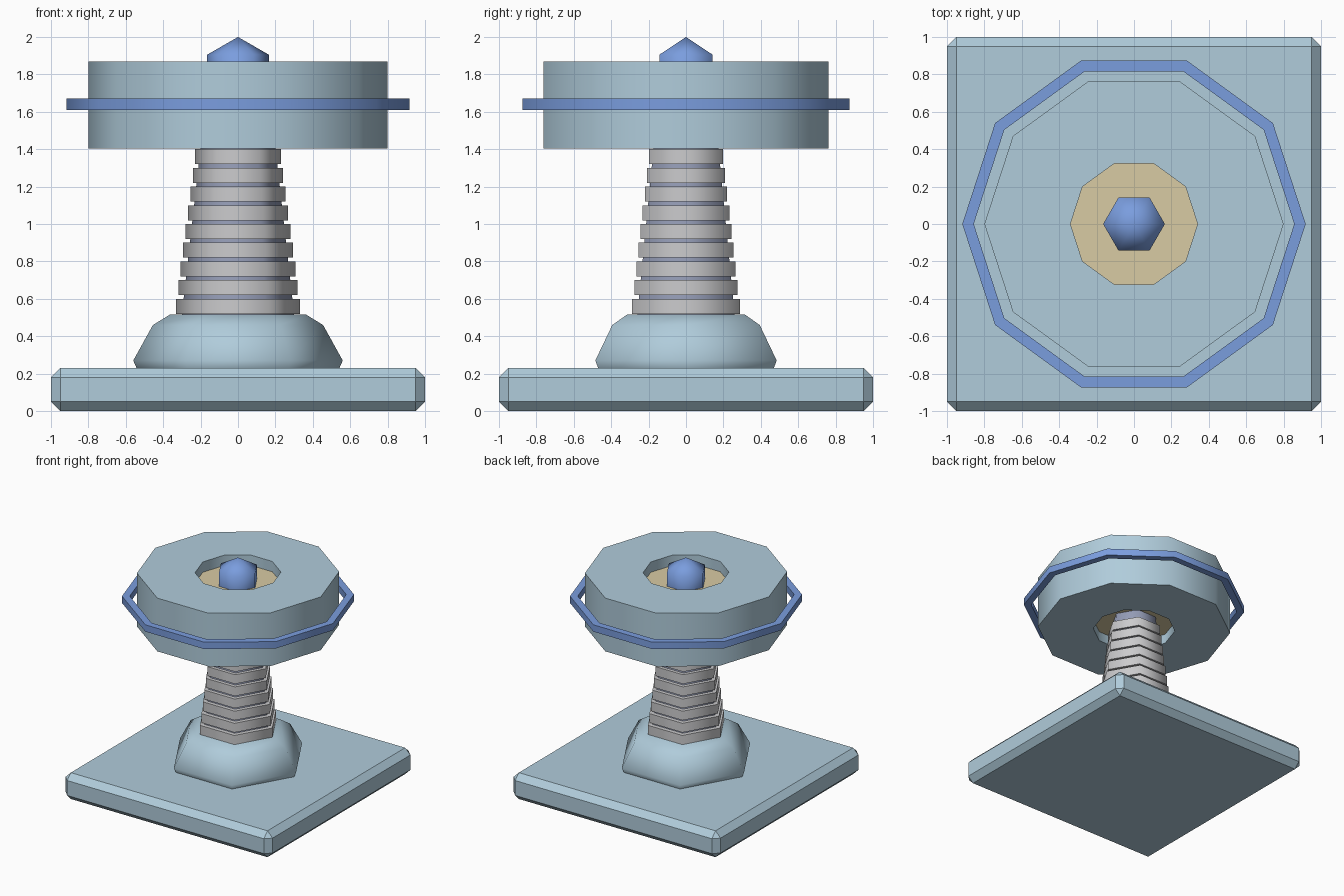
import bpy, bmesh, math

if "Cube" in bpy.data.objects:
    bpy.data.objects.remove(bpy.data.objects["Cube"])


def srgb(r, g, b):
    return tuple(((c / 255 + 0.055) / 1.055) ** 2.4 for c in (r, g, b)) + (1,)


def material(name, *rgb):
    m = bpy.data.materials.new(name)
    m.diffuse_color = srgb(*rgb)
    m.use_nodes = True
    m.node_tree.nodes["Principled BSDF"].inputs["Base Color"].default_value = m.diffuse_color
    return m


PALE = material("pale_blue", 176, 204, 219)
BLUE = material("bright_blue", 122, 157, 222)
GREY = material("light_grey", 203, 203, 205)
CREAM = material("cream", 217, 203, 164)
CORE = material("slate_grey", 148, 156, 182)


def finish(name, bm, mats, angle=None):
    bmesh.ops.recalc_face_normals(bm, faces=bm.faces)
    mesh = bpy.data.meshes.new(name)
    bm.to_mesh(mesh)
    bm.free()
    obj = bpy.data.objects.new(name, mesh)
    bpy.context.collection.objects.link(obj)
    for m in mats:
        mesh.materials.append(m)
    if angle:
        bpy.ops.object.select_all(action='DESELECT')
        obj.select_set(True)
        bpy.context.view_layer.objects.active = obj
        bpy.ops.object.shade_smooth_by_angle(angle=math.radians(angle))
    return obj


def lathe(name, profile, sides, mats, closed=False, rule=None):
    """Turn (radius, z) points around z; ends are capped unless closed."""
    bm = bmesh.new()
    loops = []
    for r, z in profile:
        if r == 0:
            loops.append([bm.verts.new((0, 0, z))] * sides)
        else:
            loops.append([bm.verts.new((r * math.cos(math.tau * i / sides),
                                        r * math.sin(math.tau * i / sides), z))
                          for i in range(sides)])
    pairs = list(zip(loops, loops[1:]))
    if closed:
        pairs.append((loops[-1], loops[0]))
    for a, b in pairs:
        for i in range(sides):
            j = (i + 1) % sides
            bm.faces.new(list(dict.fromkeys((a[i], a[j], b[j], b[i]))))
    if not closed:
        for loop in (loops[0], loops[-1]):
            if loop[0] is not loop[1]:
                bm.faces.new(loop)
    if rule:
        for f in bm.faces:
            f.material_index = rule(f)
    return finish(name, bm, mats, 65)


# Square chamfered base plate
bm = bmesh.new()
bmesh.ops.create_cube(bm, size=1)
for v in bm.verts:
    v.co = (v.co.x * 2, v.co.y * 2, (v.co.z + 0.5) * 0.23)
bmesh.ops.bevel(bm, geom=bm.edges[:], offset=0.05, segments=1,
                profile=0.5, affect='EDGES')
finish("base_plate", bm, [PALE])

# Six-sided foot with a softened rim
lathe("foot", [(0.54, 0.225), (0.56, 0.27), (0.455, 0.46), (0.365, 0.515)],
      6, [PALE])

# Tapering core and the stack of spring rings around it
lathe("shaft_core", [(0.302, 0.5), (0.19, 1.5)], 6, [CORE])
for i in range(9):
    r, z = 0.332 - 0.0129 * i, 0.52 + 0.1 * i
    lathe(f"shaft_ring_{i + 1}", [(r, z), (r, z + 0.08)], 6, [GREY])

# Ten-sided head, recessed above and below with cream recess floors
lathe("head", [(0.34, 1.49), (0.34, 1.405), (0.80, 1.405),
               (0.80, 1.87), (0.34, 1.87), (0.34, 1.78)], 10, [PALE, CREAM],
      rule=lambda f: int(len(f.verts) == 10))

# Floating hoop around the head
lathe("outer_hoop", [(0.857, 1.61), (0.918, 1.61), (0.918, 1.67),
                     (0.857, 1.67)], 10, [BLUE], closed=True)

# Pointed six-sided tip
lathe("tip", [(0.165, 1.775), (0.165, 1.905), (0, 2.0)], 6, [BLUE])
